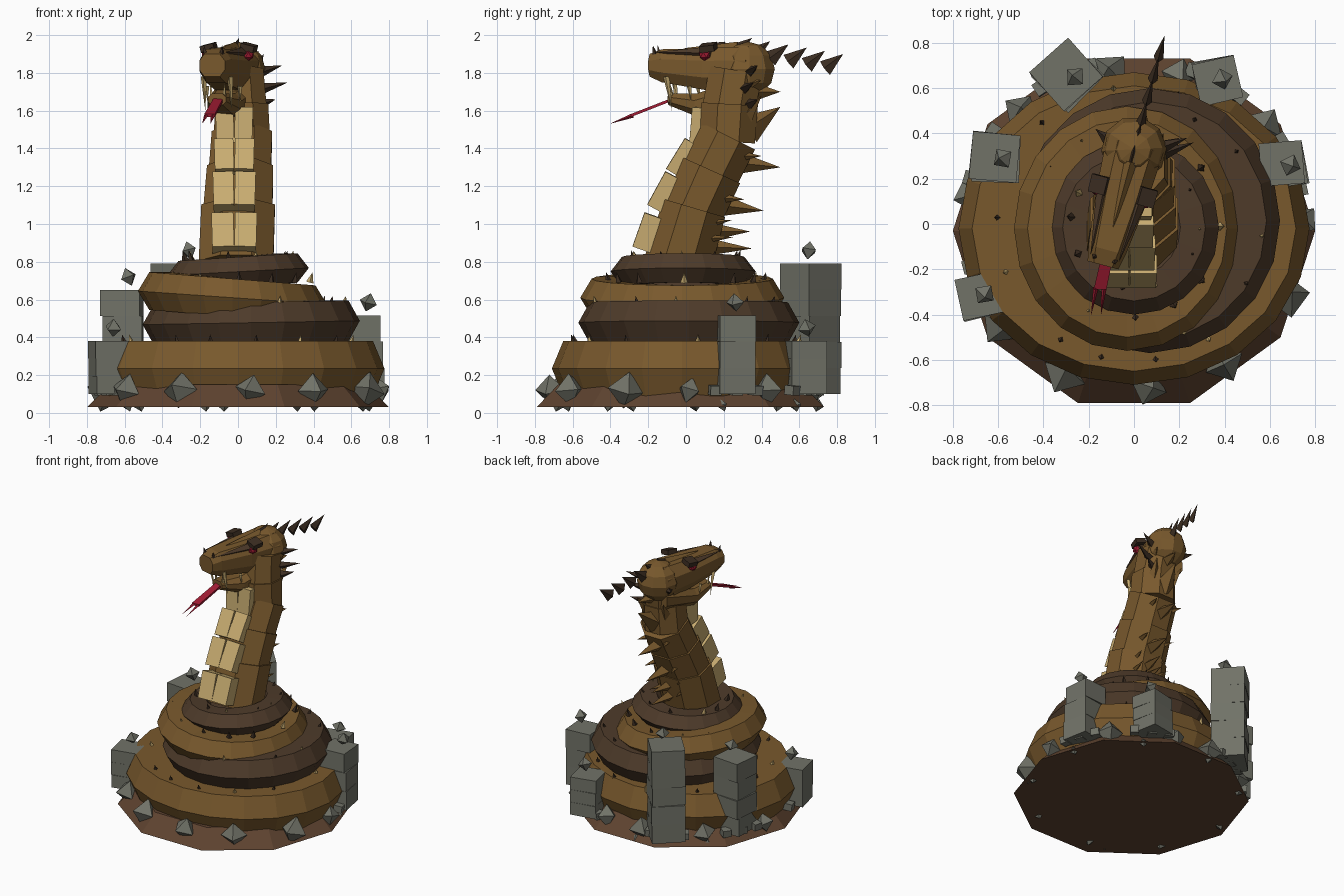
import bpy, bmesh, math, random
from mathutils import Vector, Matrix, Euler

if "Cube" in bpy.data.objects:
    bpy.data.objects.remove(bpy.data.objects["Cube"])

random.seed(4)


def material(name, rgb):
    m = bpy.data.materials.new(name)
    m.diffuse_color = (*[c ** 2.2 for c in rgb], 1)
    m.use_nodes = True
    m.node_tree.nodes["Principled BSDF"].inputs["Base Color"].default_value = m.diffuse_color
    return m


TAN = material("tan scale", (0.47, 0.35, 0.19))
DARK = material("dark scale", (0.31, 0.24, 0.18))
SOIL = material("soil", (0.37, 0.27, 0.20))
BELLY = material("belly", (0.78, 0.67, 0.44))
STONE = material("stone", (0.44, 0.445, 0.405))
HORN = material("horn", (0.24, 0.19, 0.15))
RED = material("red", (0.62, 0.13, 0.21))


def finish(name, bm, mat, matrix=None):
    if matrix:
        bm.transform(matrix)
    bmesh.ops.recalc_face_normals(bm, faces=bm.faces)
    me = bpy.data.meshes.new(name)
    bm.to_mesh(me)
    bm.free()
    me.materials.append(mat)
    ob = bpy.data.objects.new(name, me)
    bpy.context.collection.objects.link(ob)
    return ob


def loft(name, rings, mat, closed=False, matrix=None):
    bm = bmesh.new()
    vs = [[bm.verts.new(p) for p in r] for r in rings]
    n = len(vs[0])
    pairs = list(zip(vs, vs[1:])) + ([(vs[-1], vs[0])] if closed else [])
    for a, b in pairs:
        for i in range(n):
            j = (i + 1) % n
            bm.faces.new((a[i], a[j], b[j], b[i]))
    if not closed:
        bm.faces.new(vs[0])
        bm.faces.new(vs[-1])
    return finish(name, bm, mat, matrix)


def spike(name, base, tip, r, mat, sides=4, matrix=None, r2=0.0):
    base, tip = Vector(base), Vector(tip)
    d = tip - base
    bm = bmesh.new()
    bmesh.ops.create_cone(bm, cap_ends=True, segments=sides, radius1=r, radius2=r2, depth=d.length)
    m = Matrix.Translation((base + tip) / 2) @ d.to_track_quat('Z', 'Y').to_matrix().to_4x4()
    return finish(name, bm, mat, matrix @ m if matrix else m)


def box(name, loc, size, rot, mat, matrix=None):
    bm = bmesh.new()
    bmesh.ops.create_cube(bm, size=1)
    m = Matrix.LocRotScale(Vector(loc), Euler(rot), Vector(size))
    return finish(name, bm, mat, matrix @ m if matrix else m)


def gem(name, loc, r, mat, tall=1.0):
    # octahedron made from two joined pyramids, randomly turned
    bm = bmesh.new()
    bmesh.ops.create_uvsphere(bm, u_segments=4, v_segments=2, radius=r)
    rot = [random.uniform(-0.35, 0.35), random.uniform(-0.35, 0.35), random.uniform(0, 3)]
    return finish(name, bm, mat, Matrix.LocRotScale(Vector(loc), Euler(rot), Vector((1, 1, tall))))


# ground disc with sloped rim
bm = bmesh.new()
bmesh.ops.create_cone(bm, cap_ends=True, segments=10, radius1=0.8, radius2=0.68, depth=0.12)
finish("ground_disc", bm, SOIL, Matrix.Translation((0, -0.03, 0.09)) @ Matrix.Rotation(math.pi / 2, 4, 'Z'))


# stacked body coils, each a faceted tube with a slight tilt
def coil(name, cx, cy, rx, ry, z0, z1, tube, tilt, mat, n=20):
    zm = (z0 + z1) / 2
    prof = [(0, zm), (0.06, z1), (tube - 0.07, z1), (tube, zm), (tube - 0.06, z0), (0.06, z0)]
    rings = []
    for k in range(n):
        a = math.tau * k / n
        c, s = math.cos(a), math.sin(a)
        rings.append([(cx + (rx - d) * c, cy + (ry - d) * s, z + tilt * c) for d, z in prof])
    return loft(name, rings, mat, closed=True)


coil("coil_bottom", 0, -0.02, 0.775, 0.69, 0.09, 0.38, 0.34, 0, TAN)
coil("coil_second", 0.07, 0.015, 0.575, 0.585, 0.37, 0.585, 0.3, 0.01, DARK)
coil("coil_third", -0.03, -0.02, 0.50, 0.54, 0.51, 0.71, 0.3, -0.035, TAN)
coil("coil_top", 0, -0.015, 0.375, 0.385, 0.67, 0.825, 0.24, 0.02, DARK)
bm = bmesh.new()
bmesh.ops.create_cone(bm, cap_ends=True, segments=12, radius1=0.33, radius2=0.27, depth=0.65)
finish("coil_core", bm, DARK, Matrix.Translation((0, 0, 0.45)))

# neck: flared overlapping segments along a curved spine (x, y, z, half width, half depth)
spine = [(-0.01, -0.04, 0.80, 0.21, 0.19), (0, 0.04, 1.07, 0.195, 0.17), (0.01, 0.13, 1.27, 0.175, 0.165),
         (0.02, 0.22, 1.45, 0.16, 0.155), (0.02, 0.23, 1.62, 0.14, 0.15), (0.01, 0.26, 1.8, 0.125, 0.14)]


def neck_ring(p, direction, scale):
    ny = Vector((0, direction.z, -direction.y)).normalized()
    ring = []
    for k in range(8):
        a = math.tau * (k + 0.5) / 8
        ring.append(Vector(p[:3]) + Vector((math.cos(a) * p[3] * 1.06 * scale, 0, 0))
                    + ny * math.sin(a) * p[4] * 1.06 * scale)
    return ring


for i, (a, b) in enumerate(zip(spine, spine[1:])):
    d = (Vector(b[:3]) - Vector(a[:3])).normalized()
    lo = [*(Vector(a[:3]) - d * 0.015), *a[3:]]
    hi = [*(Vector(b[:3]) + d * 0.015), *b[3:]]
    loft(f"neck_segment_{i}", [neck_ring(lo, d, 0.96), neck_ring(hi, d, 1.02)], TAN)

# paired belly plates down the front of the neck (y, z, lean, height)
for i, (y, z, lean, h) in enumerate([(-0.19, 0.95, -0.34, 0.19), (-0.10, 1.16, -0.5, 0.2),
                                     (0.0, 1.34, -0.55, 0.19), (0.09, 1.52, -0.08, 0.19)]):
    w = 0.12 - 0.007 * i
    for s in (-1, 1):
        box("belly_plate", (-0.02 + s * w / 2, y, z), (w - 0.004, 0.13, h), (lean, s * 0.03, 0), BELLY)

# back spikes on the neck
for y, z, ty, tz, r in [(0.10, 0.88, 0.35, 0.87, 0.05), (0.12, 0.96, 0.34, 0.96, 0.05), (0.18, 1.10, 0.41, 1.07, 0.06),
                        (0.31, 1.32, 0.50, 1.30, 0.05), (0.33, 1.50, 0.50, 1.62, 0.08), (0.36, 1.70, 0.50, 1.70, 0.05)]:
    spike("back_spike", (0.02, y, z), (0.05, ty, tz), r, TAN)
    for s in (-1, 1):
        spike("side_back_spike", (0.02 + s * 0.07, y - 0.03, z + 0.04), (0.02 + s * 0.11, ty - 0.1, tz + 0.06), r * 0.6, TAN)

# head, in its own frame facing -y and turned to the side
H = Matrix.Translation((0, 0.33, 1.82)) @ Matrix.Rotation(math.radians(-15), 4, 'Z')
bm = bmesh.new()
bmesh.ops.create_uvsphere(bm, u_segments=10, v_segments=6, radius=0.145)
finish("cranium", bm, TAN, H)


def jaw(name, sections):
    rings = []
    for y, w, z0, z1 in sections:
        c = 0.3 * (z1 - z0)
        rings.append([(-w, y, z0 + c), (-w * 0.6, y, z0), (w * 0.6, y, z0), (w, y, z0 + c),
                      (w, y, z1 - c), (w * 0.6, y, z1), (-w * 0.6, y, z1), (-w, y, z1 - c)])
    loft(name, rings, TAN, matrix=H)


jaw("upper_jaw", [(0.02, 0.13, -0.13, 0.12), (-0.22, 0.115, -0.11, 0.11), (-0.46, 0.085, -0.07, 0.105),
                  (-0.53, 0.07, -0.04, 0.08)])
jaw("lower_jaw", [(0.02, 0.12, -0.2, -0.04), (-0.27, 0.095, -0.25, -0.13), (-0.43, 0.05, -0.19, -0.13)])
for s in (-1, 1):
    box("brow", (s * 0.11, -0.19, 0.115), (0.075, 0.08, 0.035), (0.1, s * 0.25, 0), HORN, H)
    spike("snout_ridge", (s * 0.085, -0.18, 0.085), (s * 0.065, -0.5, 0.09), 0.035, DARK, 4, H)
    bm = bmesh.new()
    bmesh.ops.create_icosphere(bm, subdivisions=1, radius=0.032)
    finish("eye", bm, RED, H @ Matrix.Translation((s * 0.112, -0.21, 0.075)))
    spike("nostril_spike", (s * 0.045, -0.5, 0.08), (s * 0.05, -0.51, 0.125), 0.015, HORN, 4, H)
    spike("fang", (s * 0.072, -0.43, -0.04), (s * 0.072, -0.40, -0.22), 0.017, BELLY, 4, H)
    spike("back_fang", (s * 0.09, -0.3, -0.09), (s * 0.09, -0.29, -0.17), 0.013, BELLY, 4, H)
    spike("lower_fang", (s * 0.035, -0.41, -0.14), (s * 0.04, -0.42, -0.07), 0.011, BELLY, 4, H)
spike("forehead_scale", (0, -0.06, 0.10), (0, -0.36, 0.11), 0.045, TAN, 4, H)

# crest of horns trailing behind the head
for i in range(6):
    y, z = 0.0 + 0.1 * i, 0.13 - 0.017 * i
    spike("crest_horn", (0, y - 0.08, z - 0.04), (0, y + 0.02, z + 0.035), 0.045, HORN, 4,
          H @ Matrix.Diagonal((0.5, 1, 1, 1)))
# cheek horns
for y, z, ty, tz, l in [(0.33, 1.80, 0.38, 1.84, 0.235), (0.30, 1.71, 0.36, 1.75, 0.265), (0.33, 1.63, 0.38, 1.66, 0.20)]:
    spike("cheek_horn", (0.10, y, z), (l, ty, tz), 0.035, HORN)
spike("far_cheek_horn", (-0.1, 0.36, 1.78), (-0.17, 0.42, 1.8), 0.035, HORN)

# forked tongue
t0, t1 = Vector((-0.10, -0.06, 1.665)), Vector((-0.15, -0.29, 1.575))
loft("tongue", [[p + Vector((x, 0, z)) for x, z in ((-w, -0.008), (w, -0.008), (w, 0.008), (-w, 0.008))]
                for p, w in ((t0, 0.025), (t1, 0.028))], RED)
for s in (-1, 1):
    spike("tongue_fork", t1 + Vector((s * 0.018, 0.01, 0)), (-0.168 + s * 0.022, -0.405, 1.53), 0.012, RED)

# ruined stone pillars (x, y, size, top), each with a floating shard
for x, y, size, top in [(-0.29, 0.65, 0.23, 0.79), (-0.61, 0.29, 0.21, 0.65), (-0.69, -0.31, 0.185, 0.38),
                        (0.36, 0.64, 0.19, 0.38), (0.66, 0.26, 0.19, 0.515)]:
    n = max(3, round((top - 0.1) / 0.135))
    h = (top - 0.1) / n
    turn = math.atan2(y, x) + 0.4 if top > 0.6 else 0.15
    for k in range(n):
        j = random.uniform(-0.012, 0.012)
        box("pillar_block", (x + j, y - j, 0.1 + h * (k + 0.5)), (size, size, h), (0, 0, turn + j * 9), STONE)
    gem("floating_shard", (x + 0.03, y, top + 0.07), 0.05, STONE)
    for k in range(3):
        a = math.atan2(y, x) + (k - 1) * 0.16
        box("rubble", (0.75 * math.cos(a), 0.72 * math.sin(a), 0.12), (0.06, 0.06, 0.05), (0, 0.1, a), STONE)

# rocks around the rim
for deg, r in [(-142, .09), (-114, .1), (-85, .085), (-58, .09), (-25, .1), (3, .07), (40, .09),
               (75, .08), (98, .09), (132, .08), (168, .07)]:
    a = math.radians(deg)
    gem("rim_rock", (0.75 * math.cos(a), 0.70 * math.sin(a) - 0.02, 0.12), r, STONE)
for k in range(9):
    a = math.tau * (k + 0.4) / 9
    gem("pebble", (0.72 * math.cos(a), 0.7 * math.sin(a), 0.04), 0.035, STONE)

# small thorns scattered along the coils (centre, radius, height)
for cx, rad, z, count in [(0, 0.60, 0.38, 14), (0.06, 0.50, 0.585, 10), (-0.03, 0.41, 0.71, 12), (0, 0.28, 0.825, 10)]:
    for k in range(count):
        a = math.tau * (k + random.uniform(-0.25, 0.25)) / count
        c, s = math.cos(a), math.sin(a)
        spike("coil_thorn", (cx + rad * c, rad * s, z - 0.02), (cx + (rad + 0.015) * c, (rad + 0.015) * s, z + 0.035),
              0.02, BELLY if k % 4 == 0 else HORN)

# settle the lowest pebble on the floor
low = min(v.co.z for o in bpy.data.objects for v in o.data.vertices)
for o in bpy.data.objects:
    if o.name.startswith("pebble") or o.name.startswith("rim_rock"):
        for v in o.data.vertices:
            v.co.z = max(v.co.z, 0.0)
